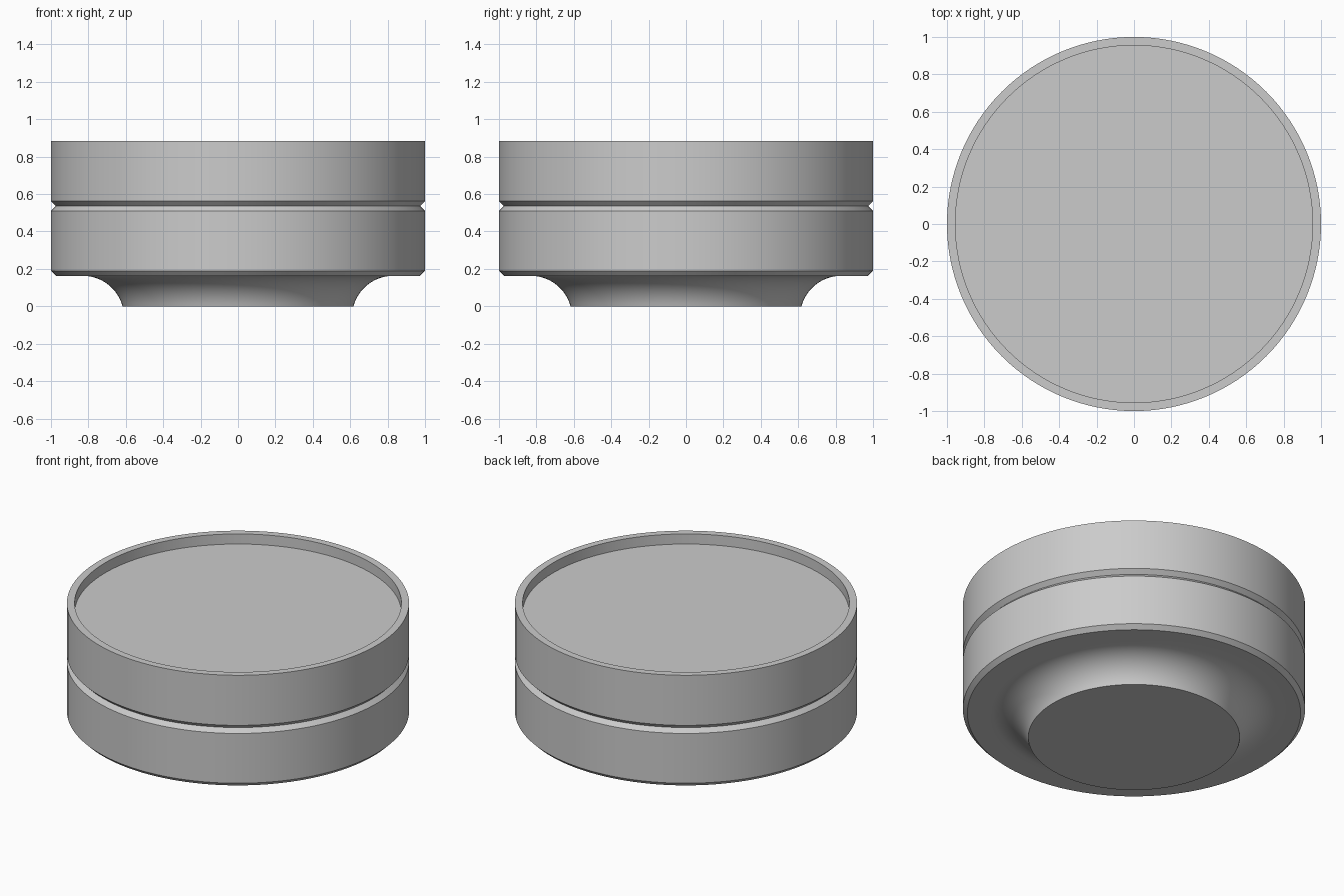
import bpy, bmesh, math

cube = bpy.data.objects.get("Cube")
if cube:
    bpy.data.objects.remove(cube)

SEGMENTS = 128

grey = bpy.data.materials.new("plain_grey")
grey.use_nodes = True
colour = (0.6, 0.6, 0.6, 1)
grey.diffuse_color = colour
grey.node_tree.nodes["Principled BSDF"].inputs["Base Color"].default_value = colour


def lathe(name, profile):
    """Revolve an (r, z) profile around z; both ends lie on the axis."""
    bm = bmesh.new()
    verts = [bm.verts.new((r, 0, z)) for r, z in profile]
    edges = [bm.edges.new(pair) for pair in zip(verts, verts[1:])]
    bmesh.ops.spin(bm, geom=verts + edges, cent=(0, 0, 0), axis=(0, 0, 1),
                   angle=math.tau, steps=SEGMENTS)
    bmesh.ops.remove_doubles(bm, verts=bm.verts, dist=1e-5)
    bmesh.ops.recalc_face_normals(bm, faces=bm.faces)
    # merge each end fan into one flat cap
    for z in (profile[0][1], profile[-1][1]):
        centre = [v for v in bm.verts
                  if v.co.xy.length < 1e-4 and abs(v.co.z - z) < 1e-4]
        bmesh.ops.dissolve_verts(bm, verts=centre)
    mesh = bpy.data.meshes.new(name)
    bm.to_mesh(mesh)
    bm.free()
    mesh.materials.append(grey)
    obj = bpy.data.objects.new(name, mesh)
    bpy.context.collection.objects.link(obj)
    bpy.ops.object.select_all(action='DESELECT')
    obj.select_set(True)
    bpy.context.view_layer.objects.active = obj
    bpy.ops.object.shade_smooth_by_angle(angle=math.radians(25))
    return obj


# Foot: concave fillet that flares out into the underside
under_z, fillet = 0.163, 0.22
fillet_r, fillet_z = 0.83, under_z - fillet
start = math.pi - math.asin(-fillet_z / fillet)
steps = 16
foot = []
for i in range(steps + 1):
    a = start + (math.pi / 2 - start) * i / steps
    foot.append((fillet_r + fillet * math.cos(a), fillet_z + fillet * math.sin(a)))

# Body: chamfered lower edge, V groove round the middle, recessed top
chamfer = 0.026
body = [(1 - chamfer, under_z), (1, under_z + chamfer),
        (1, 0.51), (1 - chamfer, 0.536), (1, 0.562),
        (1, 0.885), (0.955, 0.885), (0.955, 0.82)]

lathe("round_container", [(0, 0)] + foot + body + [(0, 0.82)])
